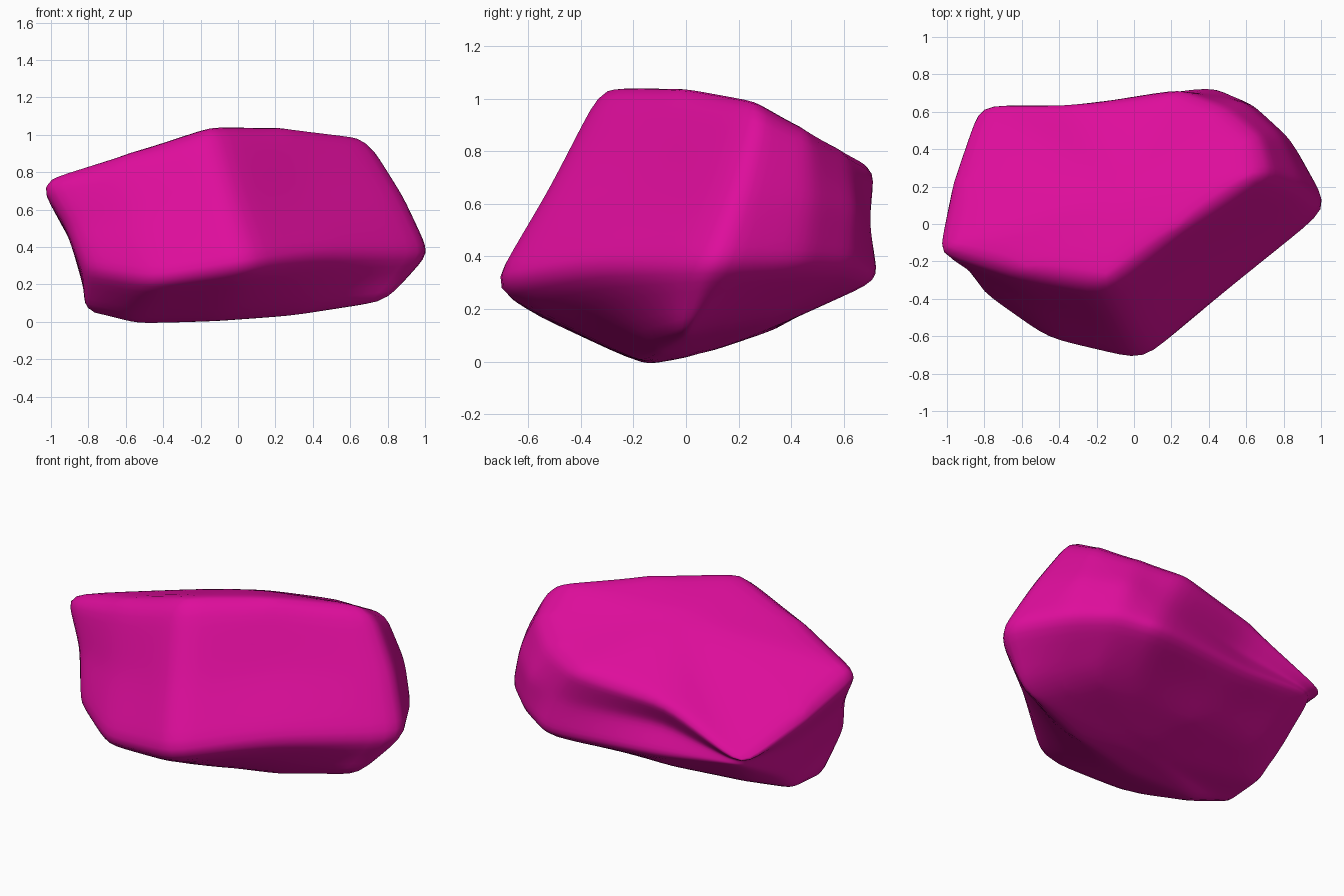
import bpy
import bmesh
from mathutils import Vector

cube = bpy.data.objects.get("Cube")
if cube:
    bpy.data.objects.remove(cube, do_unlink=True)

# Single magenta stone colour
stone = bpy.data.materials.new("magenta stone")
stone.use_nodes = True
colour = (0.73, 0.004, 0.33, 1)
stone.diffuse_color = colour
stone.node_tree.nodes["Principled BSDF"].inputs["Base Color"].default_value = colour

# Three loops around the boulder, starting at its sharp left tip
rim = [(-1, -.12, .76), (-.6, -.25, .89), (-.15, -.3, 1.03), (.25, -.02, 1.03), (.64, .26, .98),
       (.62, .45, .88), (.45, .59, .8), (.2, .69, .74), (-.3, .63, .66), (-.78, .6, .46),
       (-.94, .22, .62)]
ridge = [(-.82, -.32, .27), (-.45, -.6, .22), (.05, -.7, .29), (.5, -.35, .36), (1, .08, .37),
         (.84, .42, .36), (.64, .61, .35), (.4, .71, .31), (-.25, .64, .33), (-.74, .57, .37),
         (-.83, .2, .21)]
base = [(-.77, -.12, .05), (-.55, -.17, 0), (-.1, -.2, .015), (.35, -.12, .05), (.75, 0, .11),
        (.62, .15, .13), (.5, .3, .15), (.25, .35, .14), (-.15, .35, .13), (-.6, .3, .14),
        (-.76, .1, .07)]
crown, keel = Vector((-.1, .2, .92)), Vector((-.1, .05, .03))

# The flank bulges on the right and hollows slightly at the back
bulge = [0, 0, .02, 0, .05, .06, .06, 0, -.05, 0, 0]
flank = []
for upper, lower, amount in zip(rim, ridge, bulge):
    middle = (Vector(upper) + Vector(lower)) / 2
    outward = Vector((middle.x, middle.y, 0)).normalized()
    flank.append(middle + outward * amount)

count = len(rim)
targets = [Vector(p) for loop in (base, ridge, flank, rim) for p in loop] + [crown, keel]


def soft_skin(cage):
    """Skin the loops, close the ends with fans, refine and soften the ridges."""
    bm = bmesh.new()
    corners = [bm.verts.new(p) for p in cage]
    top, bottom = corners[-2:]
    loops = [corners[k * count:(k + 1) * count] for k in range(4)]
    for i in range(count):
        j = (i + 1) % count
        for low, high in zip(loops, loops[1:]):
            bm.faces.new((low[i], low[j], high[j], high[i]))
        bm.faces.new((loops[-1][i], loops[-1][j], top))
        bm.faces.new((loops[0][j], loops[0][i], bottom))
    for step in range(3):
        bmesh.ops.subdivide_edges(bm, edges=bm.edges[:], cuts=1, use_grid_fill=True)
    # Remember which fine vertex sits on each cage corner before softening
    places = [v.co.copy() for v in bm.verts]
    spots = [min(range(len(places)), key=lambda k: (places[k] - p).length_squared) for p in cage]
    for step in range(6):
        bmesh.ops.smooth_vert(bm, verts=bm.verts[:], factor=.5,
                              use_axis_x=True, use_axis_y=True, use_axis_z=True)
    bmesh.ops.recalc_face_normals(bm, faces=bm.faces[:])
    softened = [v.co.copy() for v in bm.verts]
    return bm, [softened[k] for k in spots]


# Push the cage out until the softened skin passes through the loops
cage = targets
for attempt in range(2):
    bm, reached = soft_skin(cage)
    bm.free()
    cage = [c + (t - r) * .85 for c, t, r in zip(cage, targets, reached)]
bm = soft_skin(cage)[0]

mesh = bpy.data.meshes.new("boulder")
bm.to_mesh(mesh)
bm.free()
mesh.materials.append(stone)
mesh.shade_smooth()
boulder = bpy.data.objects.new("boulder", mesh)
bpy.context.collection.objects.link(boulder)
